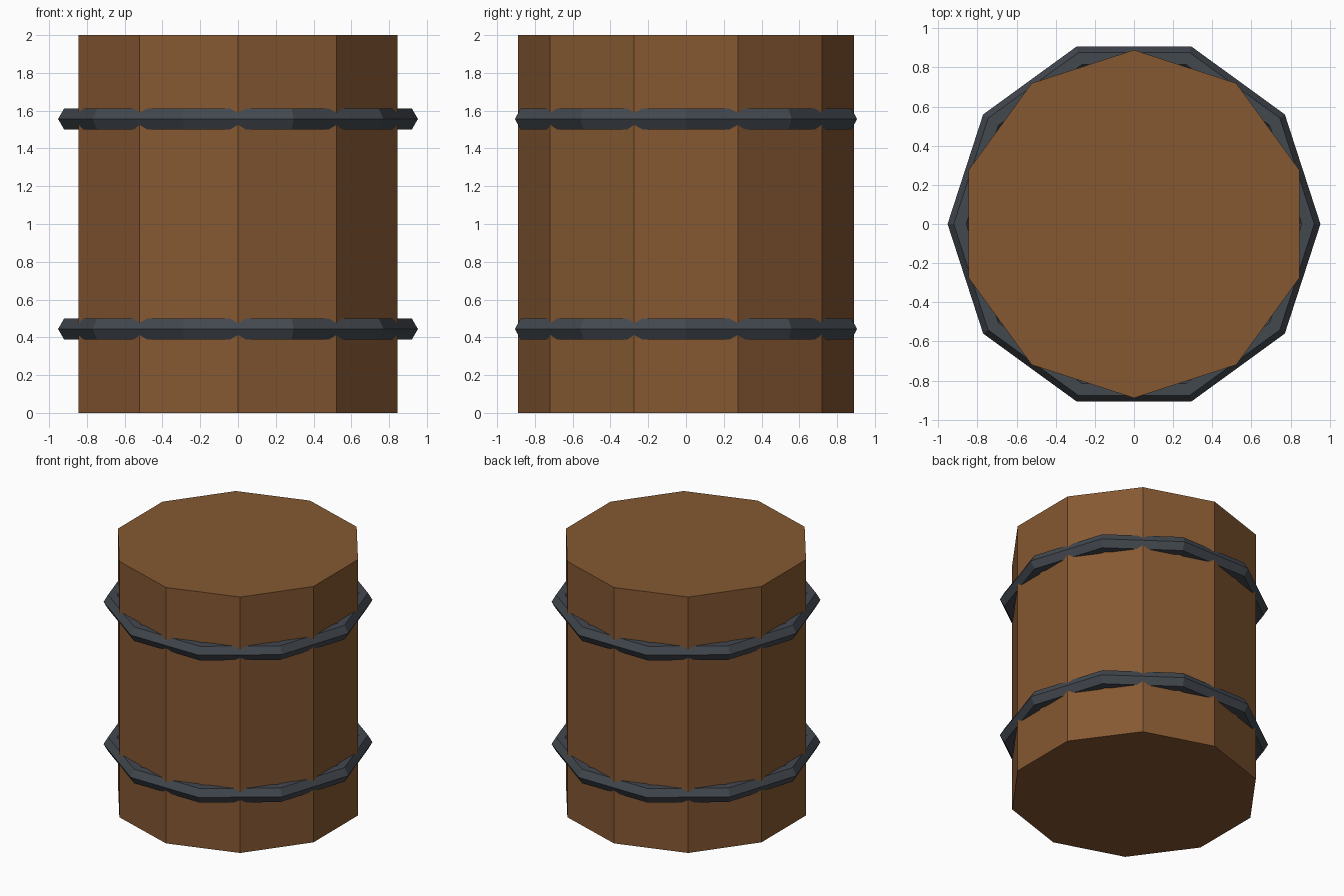
import bpy, math

if "Cube" in bpy.data.objects:
    bpy.data.objects.remove(bpy.data.objects["Cube"])


def material(name, rgb):
    m = bpy.data.materials.new(name)
    m.diffuse_color = (*rgb, 1.0)
    m.use_nodes = True
    m.node_tree.nodes["Principled BSDF"].inputs["Base Color"].default_value = m.diffuse_color
    return m


wood = material("brown wood", (0.235, 0.098, 0.032))
iron = material("dark iron", (0.055, 0.065, 0.078))

SIDES = 10
RADIUS = 0.889

# Ten-sided wooden body with a corner pointing to the front and back
bpy.ops.mesh.primitive_cylinder_add(vertices=SIDES, radius=RADIUS, depth=2.0,
                                    location=(0, 0, 1))
body = bpy.context.object
body.name = "barrel_body"
body.data.materials.append(wood)
bpy.ops.object.shade_flat()

# Two iron hoops with a hexagonal section and corners pointing sideways
for name, z in (("lower_hoop", 0.444), ("upper_hoop", 1.556)):
    bpy.ops.mesh.primitive_torus_add(major_segments=SIDES, minor_segments=6,
                                     major_radius=RADIUS, minor_radius=0.0635,
                                     location=(0, 0, z))
    hoop = bpy.context.object
    hoop.name = name
    hoop.data.materials.append(iron)
    bpy.ops.object.shade_flat()
